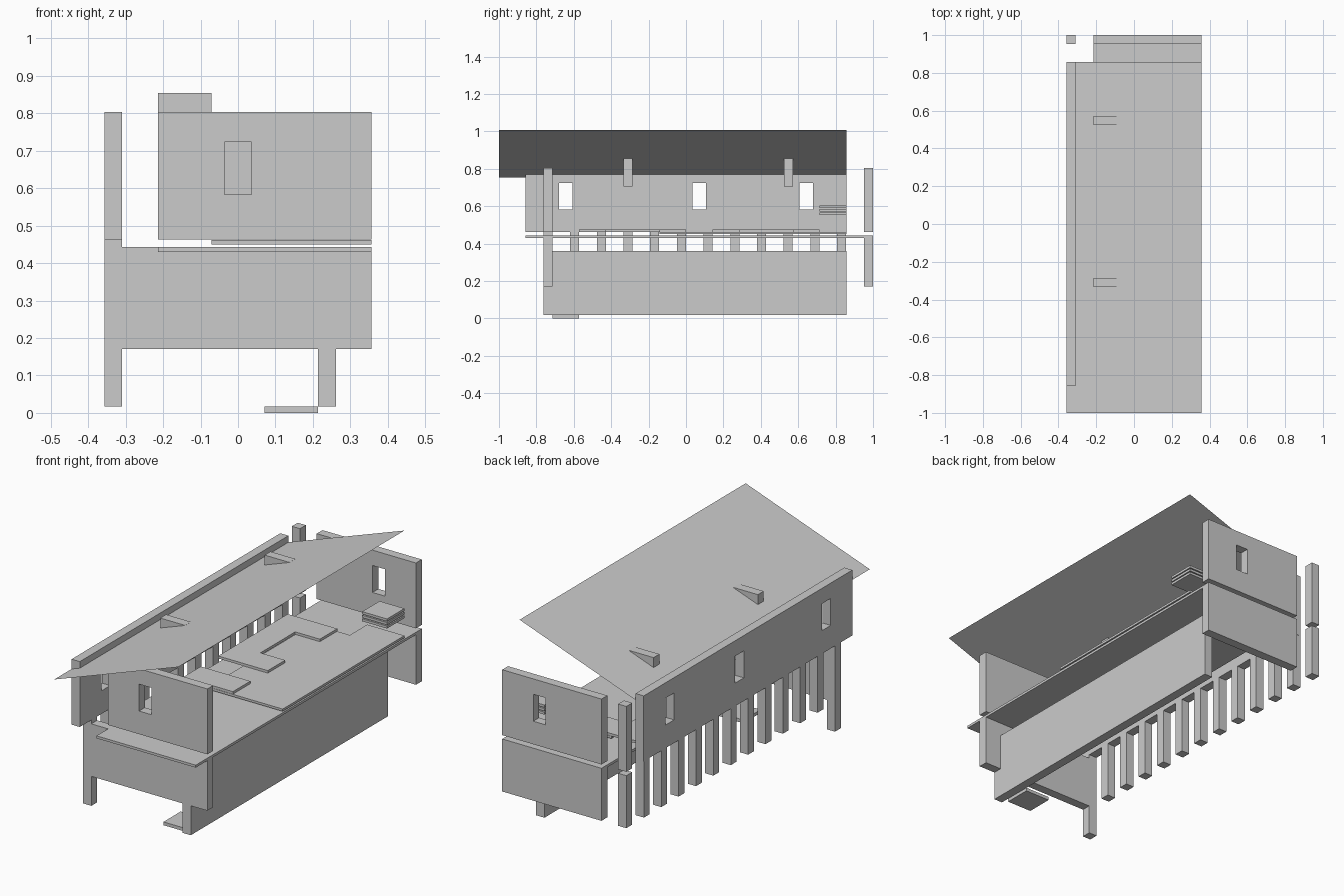
import bpy, bmesh

if "Cube" in bpy.data.objects:
    bpy.data.objects.remove(bpy.data.objects["Cube"])


def make_object(name, bm):
    bmesh.ops.recalc_face_normals(bm, faces=bm.faces)
    mesh = bpy.data.meshes.new(name)
    bm.to_mesh(mesh)
    bm.free()
    obj = bpy.data.objects.new(name, mesh)
    bpy.context.collection.objects.link(obj)
    return obj


def prism(name, outline, place, axis_vec):
    """Extrude a flat outline; place maps (a, b) to a 3D point."""
    bm = bmesh.new()
    face = bm.faces.new([bm.verts.new(place(a, b)) for a, b in outline])
    ext = bmesh.ops.extrude_face_region(bm, geom=[face])
    verts = [v for v in ext["geom"] if isinstance(v, bmesh.types.BMVert)]
    bmesh.ops.translate(bm, verts=verts, vec=axis_vec)
    return make_object(name, bm)


def plate(name, outline, z0, z1):
    return prism(name, outline, lambda a, b: (a, b, z0), (0, 0, z1 - z0))


def box(name, x0, x1, y0, y1, z0, z1):
    return plate(name, [(x0, y0), (x1, y0), (x1, y1), (x0, y1)], z0, z1)


def cut_window(wall, *bounds):
    cutter = box("window_cutter", *bounds)
    cutter.hide_render = True
    mod = wall.modifiers.new("window", "BOOLEAN")
    mod.operation = "DIFFERENCE"
    mod.solver = "EXACT"
    mod.object = cutter
    bpy.context.view_layer.objects.active = wall
    bpy.ops.object.modifier_apply(modifier=mod.name)
    bpy.data.objects.remove(cutter)


XL, XLI, XM, XR = -0.357, -0.31, -0.214, 0.357   # left, left inner, middle, right
WIN = (0.583, 0.723)                             # window height range
UP = (0.463, 0.803)                              # upper storey
LOW = (0.17, 0.443)                              # lower storey

# Upper walls with windows
left_wall = box("upper_left_wall", XL, XLI, -0.857, 0.857, *UP)
for y in (-0.643, 0.071, 0.643):
    cut_window(left_wall, XL - 0.1, XLI + 0.05, y - 0.036, y + 0.036, *WIN)
front_wall = box("upper_front_wall", XM, XR, -0.762, -0.714, *UP)
cut_window(front_wall, -0.036, 0.036, -0.85, -0.6, *WIN)
back_wall = box("upper_back_wall", XM, XR, 0.952, 1.0, *UP)
cut_window(back_wall, 0.107, 0.178, 0.9, 1.1, *WIN)
box("upper_back_post", XL, XLI, 0.952, 1.0, *UP)

# Lower walls
box("lower_front_wall", XLI, XR, -0.762, -0.714, *LOW)
box("lower_back_wall", XM, XR, 0.952, 1.0, *LOW)
box("lower_back_post", XL, XLI, 0.952, 1.0, *LOW)
box("lower_long_wall", 0.214, 0.262, -0.762, 0.857, 0.017, 0.36)

# Row of columns, the front one reaching down as a leg
for i in range(12):
    y = -0.762 + i * 0.1427
    box(f"column_{i + 1}", XL, XLI, y, y + 0.048, 0.017 if i == 0 else 0.17, 0.463)

# Floor slab, step and raised floor
box("floor", XM, XR, -0.857, 0.952, 0.43, 0.443)
box("ground_step", 0.071, 0.214, -0.714, -0.573, 0.0, 0.017)
plate("raised_floor", [(-0.071, -0.143), (XR, -0.143), (XR, 0.857), (0.143, 0.857),
                       (0.143, 0.714), (-0.071, 0.714)], 0.45, 0.462)

# Two C-shaped floor panels
for n, y in enumerate((-0.571, 0.143)):
    plate(f"c_panel_{n + 1}",
          [(XM, y), (0.071, y), (0.071, y + 0.143), (-0.071, y + 0.143),
           (-0.071, y + 0.428), (0.071, y + 0.428), (0.071, y + 0.571), (XM, y + 0.571)],
          0.463, 0.476)

# Stack of thin slabs
for i in range(3):
    z = 0.553 + i * 0.0185
    box(f"stack_slab_{i + 1}", 0.214, XR, 0.714, 0.857, z, z + 0.013)

# Blocks rising through the roof
for n, y in enumerate((-0.333, 0.524)):
    box(f"roof_block_{n + 1}", XM, -0.071, y, y + 0.048, 0.705, 0.855)

# Thin sloping roof sheet
bm = bmesh.new()
bm.faces.new([bm.verts.new(p) for p in ((XL, -1, 0.752), (XR, -1, 1.008),
                                        (XR, 0.857, 1.008), (XL, 0.857, 0.752))])
make_object("roof", bm)
